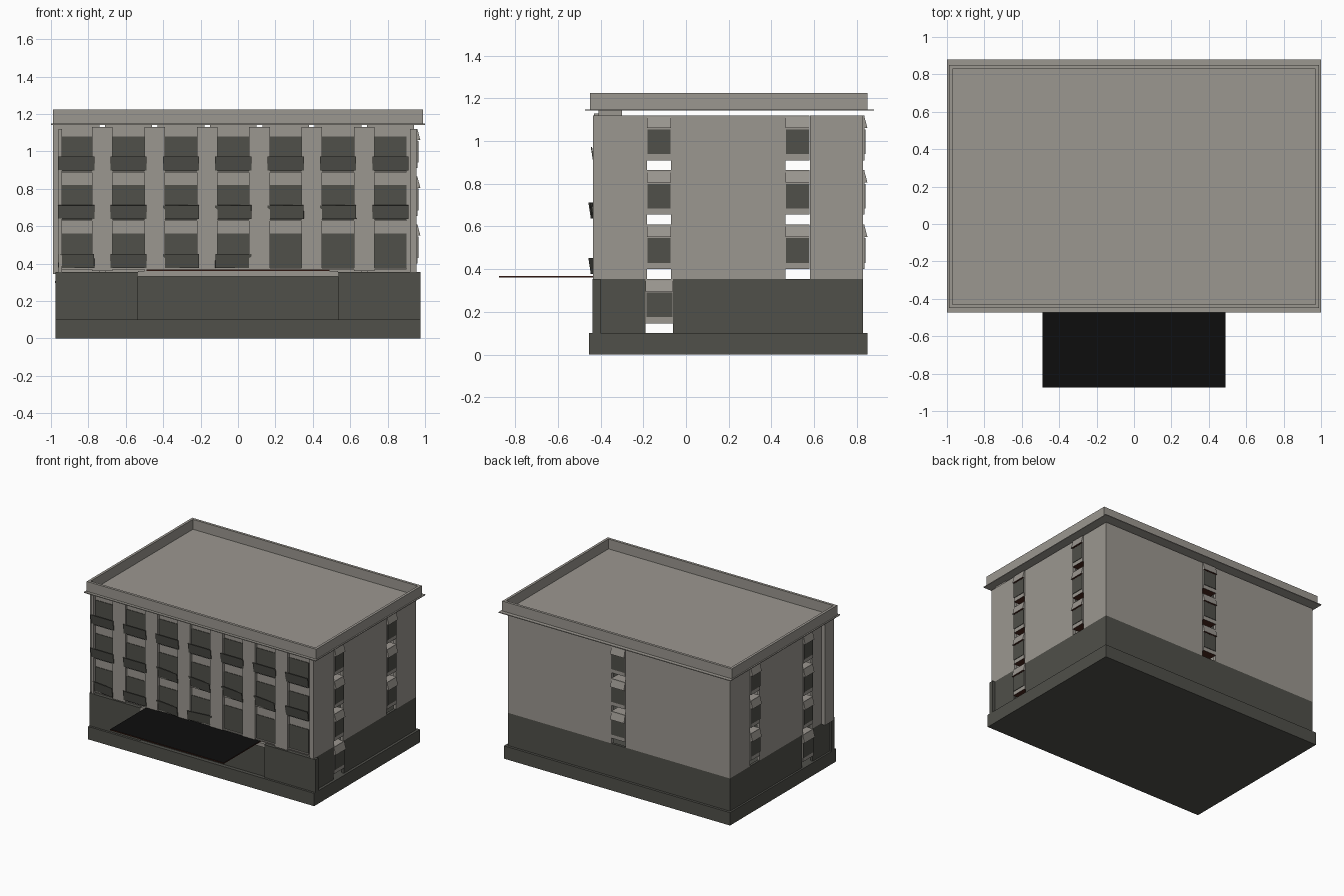
import bpy, bmesh, random
from mathutils import Matrix, Vector

random.seed(4)
if "Cube" in bpy.data.objects:
    bpy.data.objects.remove(bpy.data.objects["Cube"])


def material(name, rgb):
    m = bpy.data.materials.new(name)
    m.use_nodes = True
    m.diffuse_color = (*rgb, 1)
    m.node_tree.nodes["Principled BSDF"].inputs["Base Color"].default_value = (*rgb, 1)
    return m


stone = material("warm_grey_stone", (0.33, 0.31, 0.28))
dark = material("dark_grey", (0.08, 0.08, 0.068))
black = material("black_canopy", (0.004, 0.004, 0.004))
brown = material("dark_brown", (0.07, 0.02, 0.012))


def add_box(bm, x, y, z, turn=None):
    """Box between pairs of limits, optionally turned about its centre."""
    size = Vector((x[1] - x[0], y[1] - y[0], z[1] - z[0]))
    mid = Vector((x[0] + x[1], y[0] + y[1], z[0] + z[1])) / 2
    mat = Matrix.Translation(mid) @ (turn or Matrix()) @ Matrix.Diagonal((*size, 1))
    bmesh.ops.create_cube(bm, size=1, matrix=mat)


def finish(name, bm, *mats, rule=None):
    bm.normal_update()
    if rule:
        for f in bm.faces:
            f.material_index = rule(f)
    mesh = bpy.data.meshes.new(name)
    bm.to_mesh(mesh)
    bm.free()
    for m in mats:
        mesh.materials.append(m)
    ob = bpy.data.objects.new(name, mesh)
    bpy.context.collection.objects.link(ob)
    return ob


def boxes(name, limits, *mats, rule=None):
    bm = bmesh.new()
    for lim in limits:
        add_box(bm, *lim)
    return finish(name, bm, *mats, rule=rule)


def facing_down(f):
    return 1 if f.normal.z < -0.9 else 0


# Overall limits of the walls
EAST, WEST, FRONT, BACK = 0.955, -0.96, -0.435, 0.83
T = 0.02
GROUND, TOP, EAVE = 0.355, 1.12, 1.145
PLINTH = 0.1
STOREYS = (0.375, 0.635, 0.895)
low, high = (PLINTH, GROUND), (GROUND, TOP)
sides = ((EAST - T, EAST), (WEST, WEST + T))

# Ground storey
boxes("plinth", [((-0.975, 0.975), (-0.455, 0.85), (0, PLINTH))], dark)
ground = [((WEST, EAST), (BACK - T, BACK), low)]
for x in sides:
    ground += [(x, (FRONT, -0.19), low), (x, (-0.06, BACK), low)]
boxes("ground_walls", ground, dark)
boxes("ground_front", [((-0.975, -0.535), (-0.438, -0.40), low),
                       ((0.535, 0.975), (-0.438, -0.40), low),
                       ((-0.535, 0.535), (-0.425, -0.40), (PLINTH, 0.33))], dark)
boxes("entrance_lintel", [((-0.535, 0.535), (-0.435, -0.40), (0.33, 0.36))], stone)

# Upper walls with vertical slots for the window strips
upper = [((WEST, -0.06), (BACK - T, BACK), high), ((0.06, EAST), (BACK - T, BACK), high)]
for x in sides:
    for y in ((FRONT, -0.183), (-0.07, 0.465), (0.58, BACK)):
        upper.append((x, y, high))
boxes("upper_walls", upper, stone)
boxes("front_corner_post", [((0.92, EAST), (FRONT, -0.40), high)], stone)

# Front bays, pilasters and windows
bays = [-0.865 + 0.28 * i for i in range(7)]
boxes("front_bays", [((c - 0.125, c + 0.125), (-0.41, -0.30), (0.345, EAVE)) for c in bays], stone)
boxes("pilasters", [((c + 0.085, c + 0.195), (-0.432, -0.40), (0.36, 1.13)) for c in bays[:-1]], stone)
boxes("front_windows", [((c - 0.085, c + 0.085), (-0.414, -0.406), (z, z + 0.185))
                        for c in bays for z in STOREYS], dark)
boxes("front_window_sills", [((c - 0.085, c + 0.085), (-0.425, -0.40), (z - 0.008, z))
                             for c in bays for z in STOREYS], stone, brown, rule=facing_down)

# Balcony fronts, leaning outwards; lower ones are slightly askew
bm = bmesh.new()
for row, z in enumerate(STOREYS):
    for i, c in enumerate(bays):
        if row == 0 and i > 3:
            continue
        yaw = 0 if row == 2 else random.choice((-0.12, 0, 0.12))
        turn = Matrix.Rotation(yaw, 4, 'Z') @ Matrix.Rotation(0.15, 4, 'X')
        add_box(bm, (c - 0.097, c + 0.097), (-0.44, -0.434), (z + 0.002, z + 0.077), turn)
finish("balcony_fronts", bm, dark)


# Window units in the wall slots; local +y points out of the wall
def window_unit(name, location, angle, width, bottom):
    w, top = width / 2, bottom + 0.21
    bm = bmesh.new()
    add_box(bm, (-w, w), (-0.10, 0.006), (bottom, top))
    box = finish(name + "_frame", bm, stone, brown, rule=facing_down)
    bm = bmesh.new()
    add_box(bm, (-w + 0.003, w - 0.003), (0.004, 0.01), (bottom + 0.03, bottom + 0.145))
    pane = finish(name + "_pane", bm, dark)
    # Sloping hood above the pane
    bm = bmesh.new()
    profile = ((0.004, top), (0.02, top - 0.06), (0.004, top - 0.06))
    ends = [[bm.verts.new((s * w, y, z)) for y, z in profile] for s in (-1, 1)]
    bm.faces.new(ends[0])
    bm.faces.new(ends[1][::-1])
    for a in range(3):
        b = (a + 1) % 3
        bm.faces.new((ends[0][a], ends[1][a], ends[1][b], ends[0][b]))
    bmesh.ops.recalc_face_normals(bm, faces=bm.faces)
    hood = finish(name + "_hood", bm, stone, brown, rule=facing_down)
    for ob in (box, pane, hood):
        ob.matrix_world = Matrix.Translation(location) @ Matrix.Rotation(angle, 4, 'Z')


QUARTER = 1.570796
for n, z in enumerate((0.40, 0.655, 0.91)):
    window_unit(f"back_window_{n}", (0, BACK, 0), 0, 0.118, z)
    for side, x, angle in (("left", EAST, -QUARTER), ("right", WEST, QUARTER)):
        for label, y in (("front", -0.126), ("rear", 0.522)):
            window_unit(f"{side}_{label}_window_{n}", (x, y, 0), angle, 0.113, z)
for side, x, angle in (("left", EAST, -QUARTER), ("right", WEST, QUARTER)):
    window_unit(f"{side}_ground_window", (x, -0.125, 0), angle, 0.128, 0.145)

# Entrance canopy
boxes("entrance_canopy", [((-0.49, 0.49), (-0.875, -0.41), (0.36, 0.368))], black, brown,
      rule=lambda f: 0 if f.normal.z > 0.5 else 1)

# Roof deck with projecting eave, and parapet
boxes("roof_deck", [((-1, 1), (-0.472, 0.88), (EAVE - 0.003, EAVE + 0.003))], stone)
rim = (EAVE, 1.225)
boxes("parapet", [((-0.99, 0.99), (-0.45, -0.43), rim), ((-0.99, 0.99), (0.83, 0.85), rim),
                  ((-0.99, -0.97), (-0.43, 0.83), rim), ((0.97, 0.99), (-0.43, 0.83), rim)], stone)
